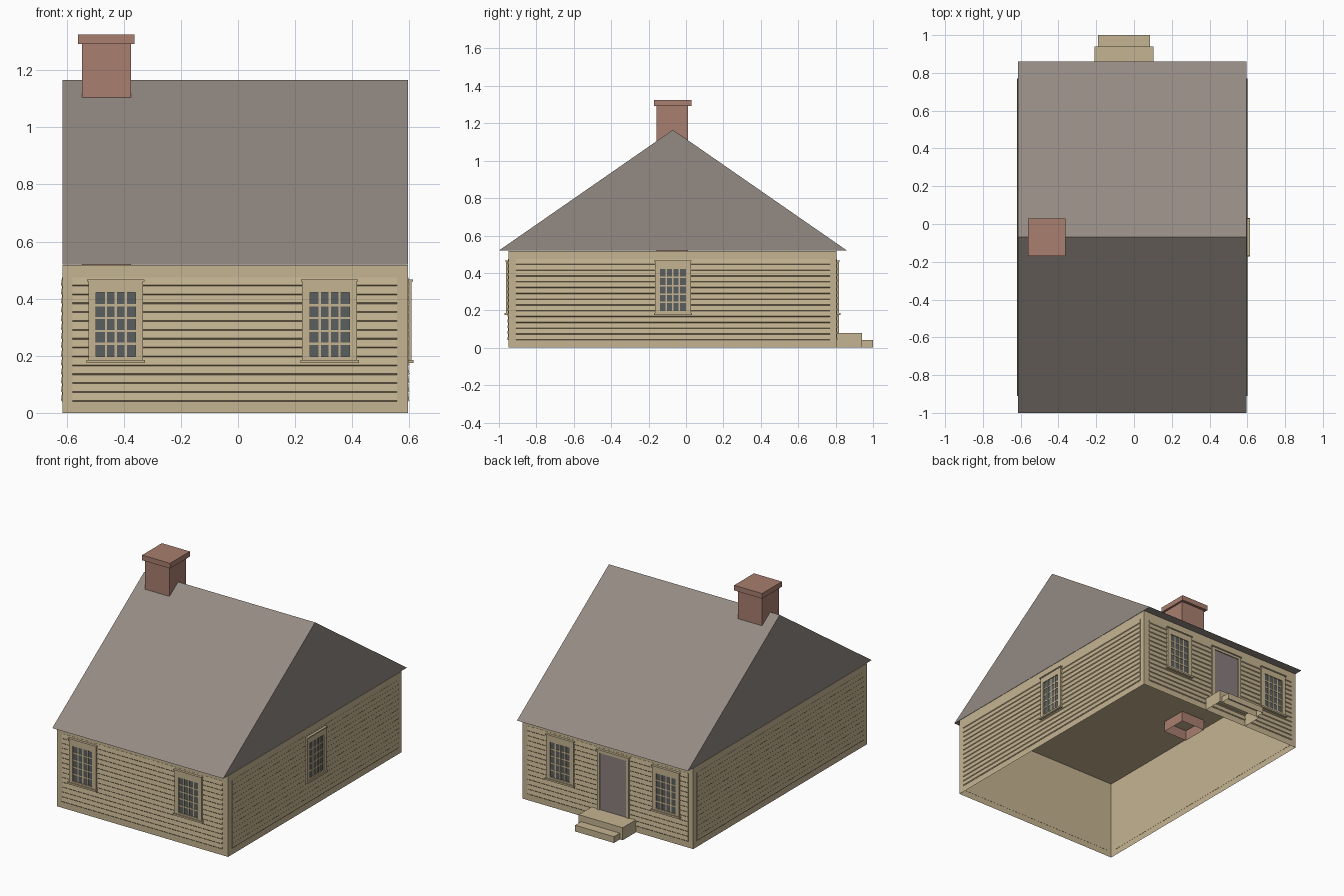
import bpy
import bmesh
from mathutils import Vector

if "Cube" in bpy.data.objects:
    bpy.data.objects.remove(bpy.data.objects["Cube"], do_unlink=True)


def material(name, rgb):
    """Flat colour given as sRGB bytes, stored as linear values."""
    lin = [((c / 255 + 0.055) / 1.055) ** 2.4 for c in rgb] + [1]
    m = bpy.data.materials.new(name)
    m.use_nodes = True
    m.diffuse_color = lin
    node = m.node_tree.nodes["Principled BSDF"]
    node.inputs["Base Color"].default_value = lin
    node.inputs["Roughness"].default_value = 0.9
    return m


TAN = material("tan paint", (197, 180, 145))
ROOF = material("grey shingle", (147, 138, 131))
BRICK = material("red brick", (169, 126, 111))
GLASS = material("dark glass", (91, 95, 94))
DOOR = material("grey door", (138, 127, 126))

# House extents
X0, X1, Y0, Y1, EAVE = -0.615, 0.595, -0.95, 0.805, 0.52
RIDGE_Y, RIDGE_Z = -0.07, 1.165

# Each wall maps (along, outward, height) to world space
WALLS = {
    "front": lambda u, d, z: Vector((u, Y0 - d, z)),
    "back": lambda u, d, z: Vector((u, Y1 + d, z)),
    "left": lambda u, d, z: Vector((X1 + d, u, z)),
    "right": lambda u, d, z: Vector((X0 - d, u, z)),
}


def world(x, y, z):
    return Vector((x, y, z))


def finish(name, bm, mat):
    bmesh.ops.recalc_face_normals(bm, faces=bm.faces)
    me = bpy.data.meshes.new(name)
    bm.to_mesh(me)
    bm.free()
    me.materials.append(mat)
    ob = bpy.data.objects.new(name, me)
    bpy.context.collection.objects.link(ob)
    return ob


def add_box(bm, a, b, c, place=world, open_bottom=False):
    v = [bm.verts.new(place(x, y, z)) for z in c for y in b for x in a]
    faces = [(4, 5, 7, 6), (0, 1, 5, 4), (2, 6, 7, 3), (0, 4, 6, 2), (1, 3, 7, 5)]
    if not open_bottom:
        faces.append((0, 2, 3, 1))
    for f in faces:
        bm.faces.new([v[i] for i in f])


def boxes(name, specs, mat, place=world, open_bottom=False):
    bm = bmesh.new()
    for a, b, c in specs:
        add_box(bm, a, b, c, place, open_bottom)
    return finish(name, bm, mat)


def extrude_profile(name, profile, u0, u1, mat, place):
    """Sweep a closed (outward, height) profile along a wall."""
    bm = bmesh.new()
    ends = [[bm.verts.new(place(u, d, z)) for d, z in profile] for u in (u0, u1)]
    n = len(profile)
    for i in range(n):
        j = (i + 1) % n
        bm.faces.new((ends[0][i], ends[0][j], ends[1][j], ends[1][i]))
    for end in ends:
        bm.faces.new(end)
    return finish(name, bm, mat)


# Wall shell, open underneath
boxes("walls", [((X0, X1), (Y0, Y1), (0, EAVE - 0.002))], TAN, open_bottom=True)

# Clapboard siding with a sloping lip under each board
BOARDS, LOW, HIGH = 14, 0.04, 0.475
pitch = (HIGH - LOW) / BOARDS
siding = [(-0.001, LOW)]
for i in range(BOARDS):
    z = LOW + i * pitch
    siding += [(0.001, z), (0.005, z + 0.004)]
siding += [(0.001, HIGH), (-0.001, HIGH)]
for wall, place in WALLS.items():
    span = (-0.58, 0.556) if wall in ("front", "back") else (-0.91, 0.77)
    extrude_profile(wall + "_siding", siding, *span, TAN, place)

# Gabled roof, a solid prism flush with the end walls
gable = [(-1.0, EAVE), (0.86, EAVE), (RIDGE_Y, RIDGE_Z)]
extrude_profile("roof", gable, X0, X1, ROOF, lambda u, d, z: Vector((u, d, z)))

# Chimney shaft reaching below the ceiling, with a wider cap
boxes("chimney_shaft", [((-0.547, -0.375), (-0.157, 0.012), (0.45, 1.3))],
      BRICK, open_bottom=True)
boxes("chimney_cap", [((-0.56, -0.362), (-0.17, 0.03), (1.292, 1.325))], BRICK)


def opening_trim(name, place, c, half_in, half_out, low, base, top):
    """Casing boards around an opening, with a projecting head moulding."""
    deep = (0, 0.013)
    specs = [
        ((c - half_out, c - half_in), deep, (base, 0.46)),
        ((c + half_in, c + half_out), deep, (base, 0.46)),
        ((c - half_in, c + half_in), deep, (top, 0.46)),
        ((c - half_out - 0.004, c + half_out + 0.004), (0, 0.018), (0.46, 0.467)),
    ]
    if low > base:
        specs.append(((c - half_in, c + half_in), deep, (base, low)))
    boxes(name + "_casing", specs, TAN, place)


def window(name, place, c):
    half, low, top = 0.069, 0.197, 0.422
    opening_trim(name, place, c, half, 0.096, low, 0.185, top)
    boxes(name + "_sill", [((c - 0.102, c + 0.102), (0, 0.02), (0.175, 0.186))],
          TAN, place)
    boxes(name + "_glass", [((c - half, c + half), (0.001, 0.007), (low, top))],
          GLASS, place)
    # Glazing bars, four panes wide and five high
    bars = []
    for i in range(1, 4):
        u = c - half + 2 * half * i / 4
        bars.append(((u - 0.004, u + 0.004), (0.002, 0.0095), (low, top)))
    for i in range(1, 5):
        z = low + (top - low) * i / 5
        bars.append(((c - half, c + half), (0.002, 0.009), (z - 0.004, z + 0.004)))
    boxes(name + "_bars", bars, TAN, place)


for wall in ("front", "back"):
    for side, c in (("right", -0.428), ("left", 0.321)):
        window(f"{wall}_{side}_window", WALLS[wall], c)
window("left_side_window", WALLS["left"], -0.07)

# Back door with its casing
DOOR_X = -0.054
opening_trim("door", WALLS["back"], DOOR_X, 0.095, 0.113, 0.08, 0.08, 0.445)
boxes("door_panel", [((DOOR_X - 0.095, DOOR_X + 0.095), (0, 0.007), (0.08, 0.445))],
      DOOR, WALLS["back"])

# Door steps, hollow underneath
boxes("upper_step", [((-0.21, 0.102), (Y1, 0.94), (0, 0.08))], TAN, open_bottom=True)
boxes("lower_step", [((-0.19, 0.085), (0.94, 1.0), (0, 0.04))], TAN, open_bottom=True)
